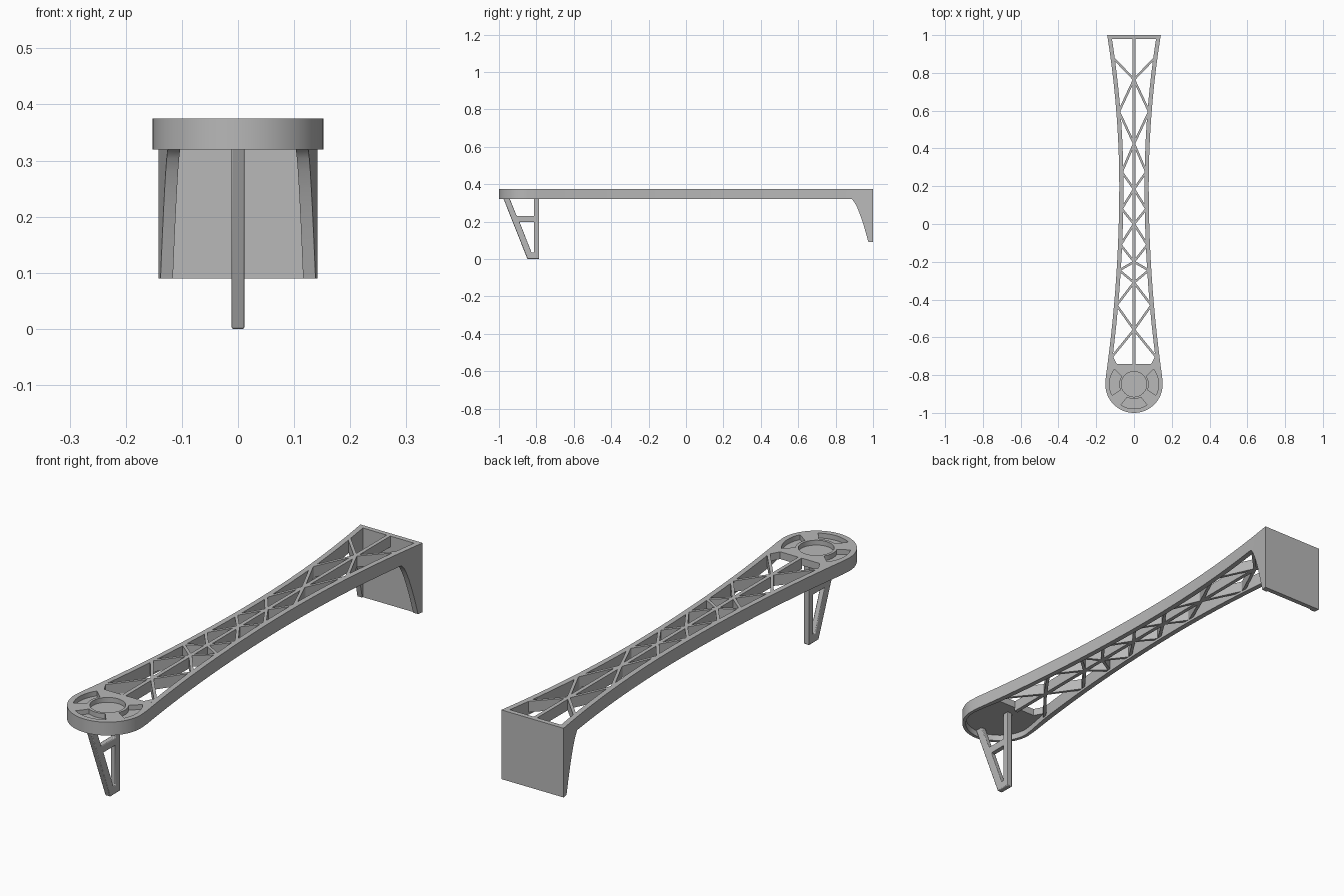
import bpy, bmesh, math
from mathutils import Vector, Matrix

if "Cube" in bpy.data.objects:
    bpy.data.objects.remove(bpy.data.objects["Cube"], do_unlink=True)

GREY = (0.48, 0.48, 0.48, 1)
mat = bpy.data.materials.new("grey_plastic")
mat.use_nodes = True
mat.diffuse_color = GREY
mat.node_tree.nodes["Principled BSDF"].inputs["Base Color"].default_value = GREY

TOP, BASE, FLOOR = 0.375, 0.32, 0.345
HUB_Y, HUB_R, RIM = -0.848, 0.152, 0.014


def half_width(y):
    return min(HUB_R, 0.078 + (0.1 if y > 0.2 else 0.07) * (y - 0.2) ** 2)


def wall(y):
    return RIM + 0.008 * min(1, max(0, (y - HUB_Y) / 0.15))


def underside(y):
    t = max(0, (y - 0.885) / 0.09)
    return max(0.09, BASE - 0.23 * t ** 1.5)


def finish(name, bm, smooth=True):
    bmesh.ops.remove_doubles(bm, verts=bm.verts, dist=0.0001)
    bmesh.ops.recalc_face_normals(bm, faces=bm.faces)
    me = bpy.data.meshes.new(name)
    bm.to_mesh(me)
    bm.free()
    ob = bpy.data.objects.new(name, me)
    bpy.context.collection.objects.link(ob)
    me.materials.append(mat)
    if smooth:
        bpy.ops.object.select_all(action='DESELECT')
        ob.select_set(True)
        bpy.context.view_layer.objects.active = ob
        bpy.ops.object.shade_smooth_by_angle(angle=math.radians(30))
    return ob


def plate(name, loops, z0, z1, turn=None):
    """Flat outline with holes, extruded between two heights."""
    cu = bpy.data.curves.new(name + "_outline", 'CURVE')
    cu.dimensions = '2D'
    cu.fill_mode = 'BOTH'
    cu.extrude = (z1 - z0) / 2
    for loop in loops:
        sp = cu.splines.new('POLY')
        sp.points.add(len(loop) - 1)
        for p, (x, y) in zip(sp.points, loop):
            p.co = (x, y, 0, 1)
        sp.use_cyclic_u = True
    tmp = bpy.data.objects.new(name + "_outline", cu)
    bpy.context.collection.objects.link(tmp)
    bpy.context.view_layer.update()
    me = bpy.data.meshes.new_from_object(
        tmp.evaluated_get(bpy.context.evaluated_depsgraph_get()))
    bm = bmesh.new()
    bm.from_mesh(me)
    bpy.data.objects.remove(tmp, do_unlink=True)
    bpy.data.curves.remove(cu)
    bpy.data.meshes.remove(me)
    bm.transform(Matrix.Translation((0, 0, (z0 + z1) / 2)))
    if turn:
        bm.transform(turn)
    return finish(name, bm)


def arc(r, a0, a1, n):
    return [(r * math.cos(math.radians(a0 + (a1 - a0) * i / n)),
             HUB_Y + r * math.sin(math.radians(a0 + (a1 - a0) * i / n)))
            for i in range(n + 1)]


# Outer frame: waisted side walls, curved end gussets and the round hub rim
side = [1 - 0.0125 * i for i in range(10)]
side += [0.885 - (0.885 - HUB_Y) * i / 40 for i in range(40)]
path = [(half_width(y), half_width(y) - wall(y), y, y, underside(y)) for y in side]
for (xo, yo), (xi, yi) in zip(arc(HUB_R, 0, -180, 40), arc(HUB_R - RIM, 0, -180, 40)):
    path.append((xo, xi, yo, yi, BASE))
path += [(-xo, -xi, yo, yi, z) for xo, xi, yo, yi, z in reversed(path[:len(side)])]
bm = bmesh.new()
rings = [[bm.verts.new(c) for c in ((xo, yo, TOP), (xi, yi, TOP), (xi, yi, z), (xo, yo, z))]
         for xo, xi, yo, yi, z in path]
for a, b in zip(rings, rings[1:]):
    for i in range(4):
        j = (i + 1) % 4
        bm.faces.new((a[i], a[j], b[j], b[i]))
bm.faces.new(rings[0])
bm.faces.new(rings[-1])
finish("side_frame", bm)

# Mounting end plate
w0, w1 = half_width(0.98), half_width(1)
plate("end_plate", [[(-w1, 1), (-w0, 0.98), (w0, 0.98), (w1, 1)]], 0.09, TOP)

# Hub deck with a round recess and three arc shaped recesses over a thin floor
right = [(half_width(y) - wall(y), y) for y in (-0.7, -0.73, -0.76, -0.79, -0.82)]
outline = [(0.09, -0.742)] + right + arc(HUB_R - RIM, 0, -180, 40)
outline += [(-x, y) for x, y in reversed(right)] + [(-0.09, -0.742)]
slots = [arc(0.13, a, b, 12) + arc(0.078, b - 4, a + 4, 12)
         for a, b in ((-27, 37), (143, 207), (238, 302))]
plate("hub_deck", [outline, arc(0.067, 0, 348.75, 31)] + slots, FLOOR + 0.01, TOP)
plate("hub_floor", [outline], FLOOR, FLOOR + 0.01)

# Centre spine
plate("centre_spine", [[(-0.008, -0.745), (0.008, -0.745), (0.008, 0.985), (-0.008, 0.985)]],
      0.33, TOP)

# Zigzag lattice, alternating wall and spine nodes on both sides
nodes = [0.88, 0.765, 0.595, 0.425, 0.275, 0.185, 0.08, 0, -0.11, -0.2,
         -0.245, -0.31, -0.43, -0.56, -0.71]
bm = bmesh.new()
for s in (1, -1):
    pts = [Vector((0 if i % 2 else s * (half_width(y) - 0.014), y, (TOP + 0.33) / 2))
           for i, y in enumerate(nodes)]
    for a, b in zip(pts, pts[1:]):
        d = b - a
        m = (Matrix.Translation((a + b) / 2)
             @ Matrix.Rotation(math.atan2(d.y, d.x), 4, 'Z')
             @ Matrix.Diagonal((d.length, 0.012, TOP - 0.33, 1)))
        bmesh.ops.create_cube(bm, size=1, matrix=m)
finish("lattice_braces", bm, smooth=False)

# Landing leg: slanted and upright bars with a crossbar
leg_outer = [(-0.985, FLOOR), (-0.848, 0), (-0.785, 0), (-0.785, FLOOR),
             (-0.813, FLOOR), (-0.813, 0.23), (-0.905, 0.23), (-0.951, FLOOR)]
leg_hole = [(-0.89, 0.198), (-0.813, 0.198), (-0.813, 0.035), (-0.826, 0.035)]
to_side = Matrix(((0, 0, 1, 0), (1, 0, 0, 0), (0, 1, 0, 0), (0, 0, 0, 1)))
leg = plate("landing_leg", [leg_outer, leg_hole], -0.0115, 0.0115, to_side)
bev = leg.modifiers.new("soft_edges", 'BEVEL')
bev.width = 0.003
bev.segments = 2
bev.limit_method = 'ANGLE'
